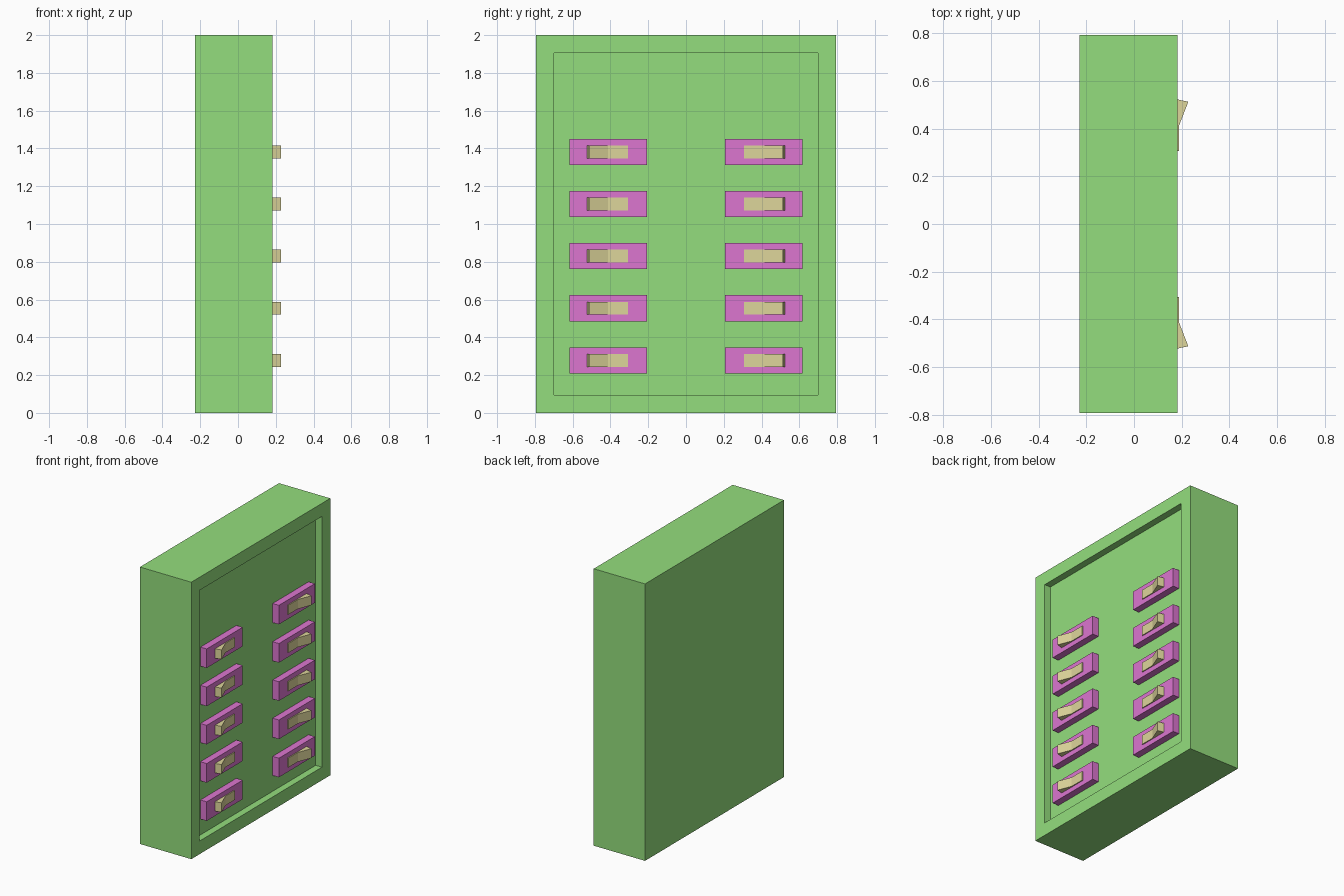
import bpy, bmesh

if "Cube" in bpy.data.objects:
    bpy.data.objects.remove(bpy.data.objects["Cube"])

FRONT_X, BACK_X = 0.182, -0.228   # casing rim and rear
HALF_W, HEIGHT = 0.793, 2.0
RECESS = 0.05
FLOOR_X = FRONT_X - RECESS


def material(name, rgb):
    m = bpy.data.materials.new(name)
    m.diffuse_color = (*rgb, 1.0)
    m.use_nodes = True
    m.node_tree.nodes["Principled BSDF"].inputs["Base Color"].default_value = m.diffuse_color
    return m


def add_object(name, bm, mat):
    bmesh.ops.recalc_face_normals(bm, faces=bm.faces)
    mesh = bpy.data.meshes.new(name)
    bm.to_mesh(mesh)
    bm.free()
    mesh.materials.append(mat)
    ob = bpy.data.objects.new(name, mesh)
    bpy.context.collection.objects.link(ob)
    return ob


def prism(name, profile, z0, z1, mat):
    """Extrude an (x, y) outline upward from z0 to z1."""
    bm = bmesh.new()
    face = bm.faces.new([bm.verts.new((x, y, z0)) for x, y in profile])
    ext = bmesh.ops.extrude_face_region(bm, geom=[face])
    # keep the bottom cap so the prism is closed
    if not face.is_valid:
        bm.faces.new([v for v in bm.verts if v.co.z == z0])
    verts = [g for g in ext["geom"] if isinstance(g, bmesh.types.BMVert)]
    bmesh.ops.translate(bm, verts=verts, vec=(0, 0, z1 - z0))
    return add_object(name, bm, mat)


def rect(x0, x1, y0, y1):
    return [(x0, y0), (x1, y0), (x1, y1), (x0, y1)]


green = material("casing_green", (0.296, 0.73, 0.205))
magenta = material("plate_magenta", (0.716, 0.181, 0.631))
tan = material("rocker_tan", (0.73, 0.672, 0.328))

# Casing: box with a shallow recess in its +x face
casing = prism("panel_casing", rect(BACK_X, FRONT_X, -HALF_W, HALF_W), 0, HEIGHT, green)
bm = bmesh.new()
bm.from_mesh(casing.data)
bm.normal_update()
panel = max(bm.faces, key=lambda f: f.calc_center_median().x)
bmesh.ops.inset_region(bm, faces=[panel], thickness=0.134)
ext = bmesh.ops.extrude_discrete_faces(bm, faces=[panel])
bmesh.ops.translate(bm, verts=ext["faces"][0].verts, vec=(-RECESS, 0, 0))
bm.to_mesh(casing.data)
bm.free()

# Rocker outline: flat inner half, outer half tilted up with a square end
rocker = [(FRONT_X - 0.02, 0.307), (0.189, 0.307), (0.189, 0.413),
          (0.228, 0.513), (FRONT_X, 0.523), (FRONT_X - 0.02, 0.523)]

# Two mirrored columns of five switches
for side, label in ((1, "right"), (-1, "left")):
    for row in range(5):
        z = 0.278 + row * 0.276
        plate = rect(FLOOR_X - 0.005, FRONT_X, side * 0.207, side * 0.617)
        prism(f"switch_plate_{label}_{row + 1}", plate, z - 0.069, z + 0.069, magenta)
        outline = [(x, side * y) for x, y in rocker]
        prism(f"switch_rocker_{label}_{row + 1}", outline, z - 0.034, z + 0.034, tan)
